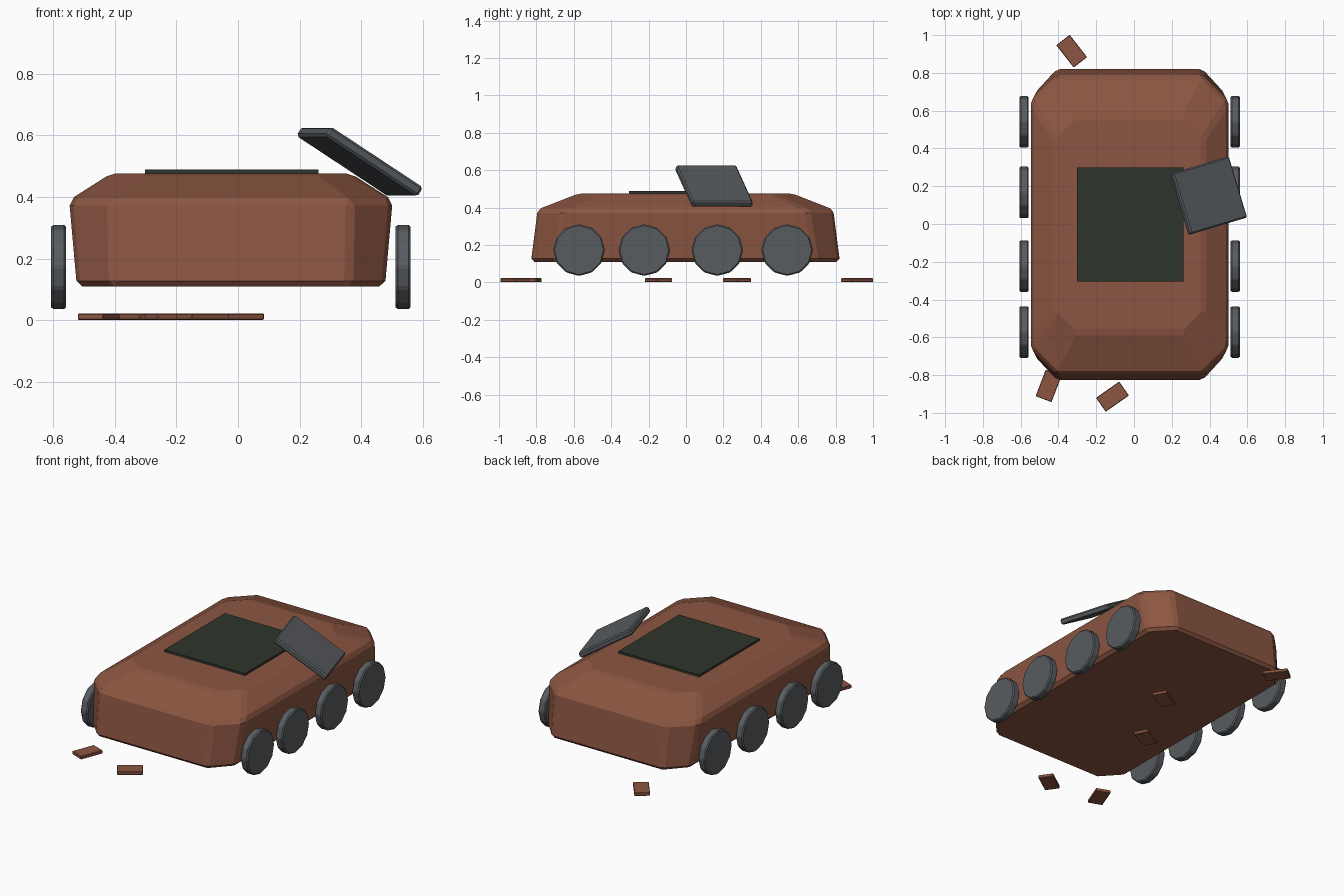
import bpy, bmesh, math
from mathutils import Matrix

if "Cube" in bpy.data.objects:
    bpy.data.objects.remove(bpy.data.objects["Cube"])


def material(name, rgb):
    m = bpy.data.materials.new(name)
    m.diffuse_color = (*rgb, 1)
    m.use_nodes = True
    m.node_tree.nodes["Principled BSDF"].inputs["Base Color"].default_value = m.diffuse_color
    return m


RUST = material("rust_brown", (0.262, 0.093, 0.054))
GRAY = material("steel_gray", (0.098, 0.107, 0.117))
DARK = material("dark_green", (0.027, 0.035, 0.025))


def finish(name, bm, mat, matrix=Matrix(), bevel=0):
    bmesh.ops.recalc_face_normals(bm, faces=bm.faces)
    me = bpy.data.meshes.new(name)
    bm.to_mesh(me)
    bm.free()
    me.materials.append(mat)
    ob = bpy.data.objects.new(name, me)
    ob.matrix_world = matrix
    bpy.context.collection.objects.link(ob)
    if bevel:
        mod = ob.modifiers.new("edge_bevel", 'BEVEL')
        mod.width, mod.segments = bevel, 1
        mod.limit_method, mod.angle_limit = 'ANGLE', math.radians(20)
    return ob


def box(name, loc, size, mat, rot=Matrix(), bevel=0):
    bm = bmesh.new()
    bmesh.ops.create_cube(bm, size=1, matrix=Matrix.Diagonal((*size, 1)))
    return finish(name, bm, mat, Matrix.Translation(loc) @ rot, bevel)


# Hull: three stacked octagons (half width, half length, corner x, corner y, height)
CX = -0.023
bm = bmesh.new()
rings = []
for hx, hy, cx, cy, z in ((0.50, 0.826, 0.385, 0.70, 0.11),
                          (0.525, 0.79, 0.39, 0.655, 0.39),
                          (0.39, 0.57, 0.275, 0.455, 0.476)):
    pts = [(hx, -cy), (hx, cy), (cx, hy), (-cx, hy),
           (-hx, cy), (-hx, -cy), (-cx, -hy), (cx, -hy)]
    rings.append([bm.verts.new((x, y, z)) for x, y in pts])
for low, high in zip(rings, rings[1:]):
    for i in range(8):
        j = (i + 1) % 8
        bm.faces.new((low[i], low[j], high[j], high[i]))
bm.faces.new(rings[0][::-1])
bm.faces.new(rings[-1])
finish("hull", bm, RUST, Matrix.Translation((CX, -0.003, 0)), 0.018)

# Turret opening and the blown-off hatch lid
box("roof_opening", (-0.02, -0.002, 0.480), (0.564, 0.604, 0.018), DARK)
tilt = Matrix.Rotation(math.radians(16.7), 4, 'Z') @ Matrix.Rotation(math.radians(32.3), 4, 'Y')
box("hatch_lid", (0.395, 0.15, 0.515), (0.37, 0.338, 0.036), GRAY, tilt, 0.008)

# Wheels: twelve-sided discs, four on each side
for side, sx in (("left", -1), ("right", 1)):
    for n, y in enumerate((-0.572, -0.223, 0.167, 0.541)):
        bm = bmesh.new()
        bmesh.ops.create_cone(bm, cap_ends=True, segments=12, radius1=0.138,
                              radius2=0.138, depth=0.049)
        place = Matrix.Translation((CX + sx * 0.559, y, 0.173)) @ Matrix.Rotation(math.pi / 2, 4, 'Y')
        finish(f"wheel_{side}_{n + 1}", bm, GRAY, place, 0.007)

# Scattered armour scraps on the ground (x, y, angle)
for n, (x, y, a) in enumerate(((-0.33, 0.915, -52), (-0.114, -0.914, 35), (-0.452, -0.857, 69),
                               (-0.215, -0.147, 27), (-0.002, 0.272, 30))):
    box(f"scrap_{n + 1}", (x, y, 0.012), (0.15, 0.09, 0.021), RUST,
        Matrix.Rotation(math.radians(a), 4, 'Z'), 0.003)
